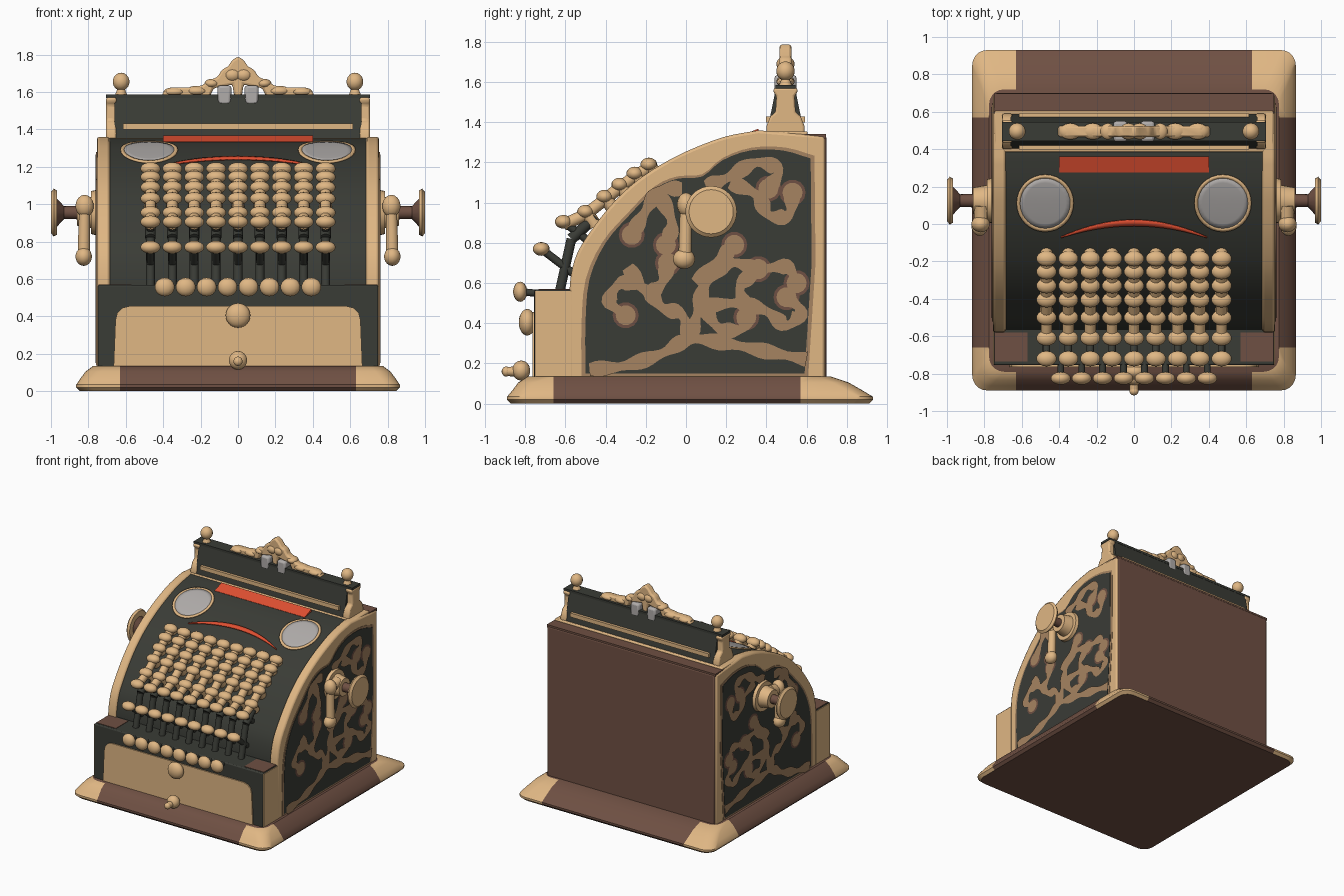
import bpy, bmesh, math
from mathutils import Vector, Matrix

if "Cube" in bpy.data.objects:
    bpy.data.objects.remove(bpy.data.objects["Cube"])

def material(name, r, g, b):
    m = bpy.data.materials.new(name)
    lin = [((c / 255 + 0.055) / 1.055) ** 2.4 for c in (r, g, b)]
    m.diffuse_color = (*lin, 1)
    m.use_nodes = True
    m.node_tree.nodes["Principled BSDF"].inputs["Base Color"].default_value = m.diffuse_color
    return m

CREAM = material("cream_brass", 224, 183, 132)
TAN = material("tan_ornament", 166, 131, 97)
BROWN = material("brown_wood", 111, 80, 67)
DARK = material("dark_green_black", 58, 60, 54)
GREY = material("grey_glass", 176, 172, 170)
RED = material("red_trim", 224, 79, 49)

def finish(name, bm, mats, mirror=False, bevel=0, recalc=True):
    if recalc:
        bmesh.ops.recalc_face_normals(bm, faces=bm.faces)
    me = bpy.data.meshes.new(name)
    bm.to_mesh(me)
    bm.free()
    ob = bpy.data.objects.new(name, me)
    bpy.context.collection.objects.link(ob)
    for m in mats if isinstance(mats, list) else [mats]:
        me.materials.append(m)
    if bevel:
        b = ob.modifiers.new("bevel", 'BEVEL')
        b.width, b.segments, b.limit_method = bevel, 2, 'ANGLE'
    if mirror:
        ob.modifiers.new("mirror", 'MIRROR').use_mirror_merge = False
    return ob

def smooth(pts, n=5):
    """Catmull-Rom curve through 2D points."""
    P = [Vector(p) for p in pts]
    P = [2 * P[0] - P[1]] + P + [2 * P[-1] - P[-2]]
    out = []
    for i in range(1, len(P) - 2):
        a, b, c, d = P[i - 1:i + 3]
        for k in range(n):
            t = k / n
            out.append(0.5 * (2 * b + (c - a) * t + (2 * a - 5 * b + 4 * c - d) * t * t
                              + (3 * b - a - 3 * c + d) * t ** 3))
    return [tuple(v) for v in out + [P[-2]]]

def prism(name, pts, a0, a1, mat, axis='x', **kw):
    """Extrude a profile along x (pts are y,z) or along y (pts are x,z)."""
    bm = bmesh.new()
    ends = [[bm.verts.new((a, p, q) if axis == 'x' else (p, a, q)) for p, q in pts] for a in (a0, a1)]
    bm.faces.new(ends[0])
    bm.faces.new(ends[1])
    for i in range(len(pts)):
        j = (i + 1) % len(pts)
        bm.faces.new((ends[0][i], ends[0][j], ends[1][j], ends[1][i]))
    return finish(name, bm, mat, **kw)

def box(name, x0, x1, y0, y1, z0, z1, mat, **kw):
    return prism(name, [(y0, z0), (y1, z0), (y1, z1), (y0, z1)], x0, x1, mat, **kw)

def ball(bm, c, r, u=14, v=9):
    bmesh.ops.create_uvsphere(bm, u_segments=u, v_segments=v, radius=1,
                              matrix=Matrix.Translation(c) @ Matrix.Diagonal((*r, 1)))

def rod(bm, a, b, r0, r1=None, n=12):
    a, b = Vector(a), Vector(b)
    d = b - a
    bmesh.ops.create_cone(bm, cap_ends=True, segments=n, radius1=r0, radius2=r0 if r1 is None else r1,
                          depth=d.length, matrix=Matrix.Translation((a + b) / 2) @ d.to_track_quat('Z', 'Y').to_matrix().to_4x4())

# Flared base: stacked rounded rectangles, cream at the four corners
def ring(hx, y0, y1, r=0.08):
    pts = []
    for cx, cy, a0 in ((hx - r, y1 - r, 0), (-hx + r, y1 - r, 90), (-hx + r, y0 + r, 180), (hx - r, y0 + r, 270)):
        arc = [(cx + r * math.cos(math.radians(a0 + 18 * k)), cy + r * math.sin(math.radians(a0 + 18 * k))) for k in range(6)]
        sx, sy = math.copysign(0.63, cx), (0.57 if cy > 0 else -0.66)
        ends = [(hx if cx > 0 else -hx, sy), (sx, y1 if cy > 0 else y0)]
        pts += [ends[0]] + arc + [ends[1]] if cx * cy > 0 else [ends[1]] + arc + [ends[0]]
    return pts

bm = bmesh.new()
levels = [(0.845, -0.87, 0.91, 0), (0.865, -0.89, 0.93, 0.02), (0.865, -0.89, 0.93, 0.035),
          (0.845, -0.865, 0.88, 0.065), (0.815, -0.835, 0.81, 0.105), (0.775, -0.79, 0.72, 0.135)]
rings = [[bm.verts.new((x, y, z)) for x, y in ring(hx, y0, y1)] for hx, y0, y1, z in levels]
for lo, hi in zip(rings, rings[1:]):
    for i in range(len(lo)):
        j = (i + 1) % len(lo)
        f = bm.faces.new((lo[i], lo[j], hi[j], hi[i]))
        c = f.calc_center_median()
        f.material_index = int(abs(c.x) > 0.63 and (c.y > 0.57 or c.y < -0.66))
bm.faces.new(rings[0])
bm.faces.new(rings[-1])
finish("base", bm, [BROWN, CREAM])

# Curved cabinet: cream side frames, dark front shell, brown back
curve = smooth([(-0.58, 0.5), (-0.575, 0.62), (-0.545, 0.74), (-0.48, 0.85), (-0.38, 0.98), (-0.28, 1.08),
                (-0.18, 1.155), (-0.06, 1.225), (0.06, 1.28), (0.2, 1.33), (0.36, 1.36)], 4)
prism("side_frame", curve + [(0.6, 1.34), (0.692, 1.33), (0.692, 0.12), (-0.58, 0.12)], 0.685, 0.755, CREAM,
      mirror=True, bevel=0.014)
shell = [(y + 0.014, z - 0.01) for y, z in curve]
prism("front_shell", shell + [(0.67, 1.33), (0.67, 0.12), (-0.565, 0.12)], -0.69, 0.69, DARK)
box("back_panel", -0.742, 0.742, 0.66, 0.70, 0.12, 1.33, BROWN, bevel=0.01)
box("back_top_cover", -0.748, 0.748, 0.59, 0.697, 1.32, 1.342, BROWN)

# Side panels with trim and scroll ornament
panel = smooth([(-0.5, 0.15), (-0.5, 0.4), (-0.48, 0.62), (-0.4, 0.8), (-0.28, 0.94), (-0.15, 1.07), (-0.04, 1.12),
                (0.08, 1.13), (0.18, 1.21), (0.32, 1.26), (0.48, 1.26), (0.62, 1.22)], 3) + [(0.625, 0.7), (0.59, 0.15)]
prism("side_panel_trim", [(0.07 + (y - 0.07) * 1.035, 0.68 + (z - 0.68) * 1.025) for y, z in panel], 0.75, 0.758, TAN, mirror=True)
prism("side_panel", panel, 0.752, 0.761, DARK, mirror=True)

scrolls = [
    [(0.1, 1.08), (0.22, 1.13), (0.35, 1.2), (0.46, 1.16), (0.41, 1.07)],
    [(0.22, 1.1), (0.35, 1.04), (0.41, 0.94), (0.51, 0.94), (0.53, 1.05)],
    [(-0.02, 1.07), (-0.13, 1.06), (-0.2, 0.96), (-0.27, 0.84)],
    [(-0.13, 1.04), (-0.07, 0.9), (-0.1, 0.79)],
    [(0.02, 0.32), (-0.02, 0.44), (-0.12, 0.48), (-0.2, 0.57), (-0.32, 0.6), (-0.38, 0.51), (-0.3, 0.44)],
    [(-0.29, 0.68), (-0.2, 0.56), (-0.12, 0.6), (-0.09, 0.7)],
    [(0.02, 0.33), (0.06, 0.46), (0.1, 0.6), (0.22, 0.7), (0.36, 0.67), (0.5, 0.68), (0.55, 0.6)],
    [(0.06, 0.48), (0.25, 0.5), (0.4, 0.46), (0.5, 0.39), (0.57, 0.46), (0.5, 0.53)],
    [(0.08, 0.5), (0.16, 0.38), (0.27, 0.37), (0.3, 0.43)],
    [(0.05, 0.6), (0.17, 0.72), (0.24, 0.79)],
    [(0.3, 0.47), (0.27, 0.58), (0.36, 0.67)],
    [(-0.48, 0.17), (-0.3, 0.19), (-0.12, 0.25), (0.02, 0.32), (0.2, 0.3), (0.4, 0.26), (0.6, 0.22)]]
for name, mat, x, r in (("scroll_ends_shadow", BROWN, 0.765, 0.065), ("scroll_ornament", TAN, 0.768, 0.05)):
    bm = bmesh.new()
    for n, s in enumerate(scrolls):
        path = [Vector(p) for p in smooth(s, 6)]
        if mat is TAN:
            pairs = []
            for i, p in enumerate(path):
                t = (path[min(i + 1, len(path) - 1)] - path[max(i - 1, 0)]).normalized()
                side = Vector((-t.y, t.x)) * (0.031 + 0.01 * math.sin(i * 0.9))
                pairs.append([bm.verts.new((x, *(p + k * side))) for k in (1, -1)])
            for a, b in zip(pairs, pairs[1:]):
                bm.faces.new((a[0], a[1], b[1], b[0]))
        if n < 11:  # leaf-like round end
            e = path[-1]
            bm.faces.new([bm.verts.new((x, e.x + r * math.cos(a * math.pi / 7),
                                        e.y + r * math.sin(a * math.pi / 7))) for a in range(14)])
    bm.normal_update()
    for f in bm.faces:
        if f.normal.x < 0:
            f.normal_flip()
    finish(name, bm, mat, mirror=True, recalc=False)

# Plates laid on the curved front
def surf(y):
    for (y0, z0), (y1, z1) in zip(shell, shell[1:]):
        if y0 <= y <= y1:
            return z0 + (z1 - z0) * (y - y0) / (y1 - y0)
    return shell[-1][1]

def patch(name, fn, nu, nv, h, mat, **kw):
    bm = bmesh.new()
    g = []
    for i in range(nu + 1):
        row = [fn(i / nu, j / nv) for j in range(nv + 1)]
        g.append([bm.verts.new((x, y, surf(y) + h)) for x, y in row])
    for i in range(nu):
        for j in range(nv):
            bm.faces.new((g[i][j], g[i + 1][j], g[i + 1][j + 1], g[i][j + 1]))
    bmesh.ops.remove_doubles(bm, verts=bm.verts, dist=1e-5)
    bm.normal_update()
    for f in bm.faces:
        if f.normal.z < 0:
            f.normal_flip()
    finish(name, bm, mat, recalc=False, **kw).modifiers.new("solid", 'SOLIDIFY').thickness = 0.009

def disc(r0, r1):
    return lambda u, v: (0.475 + (r0 + (r1 - r0) * v) * math.cos(math.tau * u),
                         0.11 + (r0 + (r1 - r0) * v) * math.sin(math.tau * u))

patch("round_window", disc(0, 0.137), 32, 5, 0.008, GREY, mirror=True)
patch("round_window_rim", disc(0.134, 0.153), 32, 1, 0.009, CREAM, mirror=True)
prism("red_indicator_strip", [(0.275, 1.315), (0.275, 1.335), (0.36, 1.368), (0.36, 1.34)], -0.4, 0.4, RED)
patch("red_arc", lambda u, v: (-0.39 + 0.78 * u, -0.012 - 0.42 * (0.78 * u - 0.39) ** 2 + 0.032 * v * math.sin(math.pi * (0.05 + 0.9 * u))),
      20, 2, 0.012, RED)

# Drawer
box("drawer_case", -0.75, 0.75, -0.755, -0.55, 0.12, 0.567, DARK, bevel=0.008)
box("drawer_case_side", 0.746, 0.755, -0.75, -0.57, 0.13, 0.56, CREAM, mirror=True)
box("drawer_case_top_trim", 0.57, 0.745, -0.735, -0.58, 0.562, 0.57, BROWN, mirror=True)
half = [(0.665, 0.13), (0.655, 0.38), (0.645, 0.42), (0.62, 0.445), (0.58, 0.455)]
prism("drawer_front", half + [(-x, z) for x, z in reversed(half)], -0.764, -0.75, CREAM, axis='y')
bm = bmesh.new()
rod(bm, (0, -0.74, 0.405), (0, -0.79, 0.405), 0.035)
ball(bm, (0, -0.79, 0.405), (0.066, 0.042, 0.066), 20, 12)
ball(bm, (0, -0.82, 0.165), (0.05, 0.045, 0.05))
rod(bm, (0, -0.8, 0.16), (0, -0.9, 0.16), 0.028, 0.022)
ball(bm, (0, -0.895, 0.16), (0.025, 0.022, 0.025))
finish("drawer_knobs", bm, CREAM)

# Keyboard: rows of rounded keys on stems
rows = [(-0.72, 0.77), (-0.61, 0.905), (-0.5, 0.955), (-0.405, 1.03), (-0.33, 1.09), (-0.255, 1.145), (-0.185, 1.19)]
keys, stems, levers = bmesh.new(), bmesh.new(), bmesh.new()
for i in range(8):
    x = (i - 3.5) * 0.112
    ball(keys, (x, -0.825, 0.557), (0.054, 0.035, 0.05))
    rod(levers, (x, -0.82, 0.557), (x, -0.7, 0.545), 0.018)
for i in range(9):
    x = (i - 4) * 0.117
    for k, (y, z) in enumerate(rows):
        ball(keys, (x, y, z), (0.055, 0.042, 0.034))
        if k < 2:
            rod(levers, (x, y, z), (x, y + 0.17, z - 0.13), 0.02)
        else:
            rod(stems, (x, y, z), (x, y + 0.05, z - 0.07), 0.034)
        if k > 1:  # rib linking neighbouring keys
            rod(stems, (x, y, z - 0.015), (x, rows[k - 1][0], rows[k - 1][1] - 0.015), 0.03)
    rod(levers, (x, -0.63, 0.55), (x, -0.57, 0.82), 0.024)
    rod(levers, (x, -0.57, 0.82), (x, -0.45, 0.93), 0.028)
finish("keys", keys, CREAM)
finish("key_stems", stems, CREAM)
finish("key_levers", levers, DARK)

# Top sign: sloped dark box, brass strips, end posts with ball finials
box("sign_base_rail", -0.745, 0.745, 0.385, 0.605, 1.32, 1.355, CREAM, bevel=0.008)
prism("sign_box", [(0.4, 1.34), (0.59, 1.34), (0.575, 1.41), (0.54, 1.582), (0.45, 1.582), (0.415, 1.41)], -0.66, 0.66, DARK)
box("sign_cap", -0.705, 0.705, 0.445, 0.545, 1.568, 1.586, DARK)
for name, y in (("sign_strip_front", 0.41), ("sign_strip_back", 0.58)):
    box(name, -0.615, 0.615, y - 0.012, y + 0.012, 1.398, 1.43, CREAM)
post = [(0.4, 1.33), (0.4, 1.38), (0.42, 1.43), (0.445, 1.45), (0.45, 1.53), (0.435, 1.55), (0.435, 1.57)]
prism("sign_post", post + [(0.99 - y, z) for y, z in reversed(post)], 0.65, 0.705, CREAM, mirror=True, bevel=0.01)
bm = bmesh.new()
rod(bm, (0.625, 0.495, 1.57), (0.625, 0.495, 1.62), 0.038, 0.018)
ball(bm, (0.625, 0.495, 1.655), (0.046, 0.046, 0.048))
finish("post_finial", bm, CREAM, mirror=True)

# Crest on top of the sign
half = [(0.41, 1.575), (0.4, 1.6), (0.36, 1.625), (0.26, 1.625), (0.19, 1.635), (0.16, 1.66), (0.11, 1.68),
        (0.085, 1.72), (0.055, 1.735), (0.03, 1.77)]
notch = [(-0.15, 1.575), (-0.13, 1.62), (-0.03, 1.64), (-0.02, 1.575)]
prism("crest", half + [(0, 1.79)] + [(-x, z) for x, z in reversed(half)] + notch + [(-x, z) for x, z in reversed(notch)],
      0.465, 0.525, CREAM, axis='y', bevel=0.012)
bm = bmesh.new()
for x, z, rx, rz in ((0.34, 1.6, 0.06, 0.025), (0.22, 1.605, 0.06, 0.028), (0.14, 1.645, 0.04, 0.025), (0.03, 1.69, 0.05, 0.04)):
    ball(bm, (x, 0.495, z), (rx, 0.045, rz))
finish("crest_scrolls", bm, CREAM, mirror=True)
box("crest_glass", 0.035, 0.11, 0.44, 0.55, 1.53, 1.635, GREY, mirror=True, bevel=0.015)

# Side knobs and cranks
Y, Z = 0.125, 0.955
bm = bmesh.new()
rod(bm, (0.74, Y, Z), (0.785, Y, Z), 0.125, 0.115, 28)
rod(bm, (0.78, Y, Z), (0.86, Y, Z), 0.085, 0.07, 24)
finish("side_hub", bm, CREAM, mirror=True)
bm = bmesh.new()
rod(bm, (0.85, Y, Z), (0.93, Y, Z), 0.036, 0.034, 16)
rod(bm, (0.93, Y, Z), (0.972, Y, Z), 0.034, 0.08, 16)
finish("side_knob_shaft", bm, BROWN, mirror=True)
bm = bmesh.new()
rod(bm, (0.968, Y, Z), (0.985, Y, Z), 0.118, 0.128, 32)
rod(bm, (0.985, Y, Z), (1.0, Y, Z), 0.128, 0.11, 32)
finish("side_knob", bm, CREAM, mirror=True)
bm = bmesh.new()
rod(bm, (0.815, 0.1, 1.0), (0.815, 0.0, 0.98), 0.04)
ball(bm, (0.82, 0.0, 0.99), (0.05, 0.045, 0.06))
rod(bm, (0.82, 0.0, 0.99), (0.825, -0.005, 0.72), 0.03, 0.034)
ball(bm, (0.825, -0.01, 0.72), (0.045, 0.055, 0.05))
finish("crank_handle", bm, CREAM, mirror=True)

# Smooth shading with sharp edges kept
for ob in bpy.context.scene.objects:
    ob.select_set(ob.type == 'MESH')
    bpy.context.view_layer.objects.active = ob
bpy.ops.object.shade_smooth_by_angle(angle=math.radians(35))
